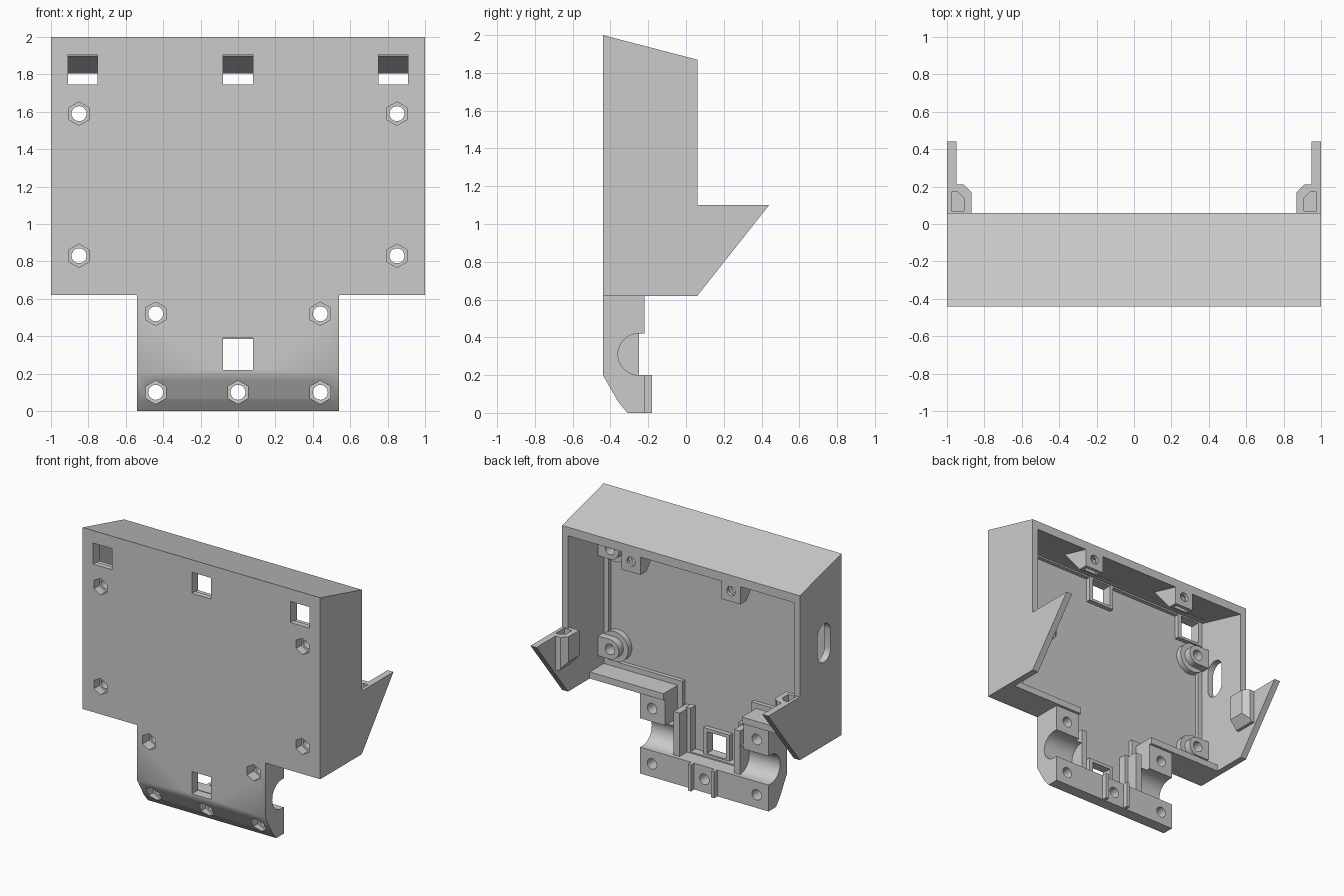
import bpy, bmesh, math

cube = bpy.data.objects.get("Cube")
if cube:
    bpy.data.objects.remove(cube, do_unlink=True)

grey = bpy.data.materials.new("plain_grey")
grey.use_nodes = True
grey.diffuse_color = (0.6, 0.6, 0.6, 1)
grey.node_tree.nodes["Principled BSDF"].inputs["Base Color"].default_value = (0.6, 0.6, 0.6, 1)

FRONT, FLOOR, BACK, WALL = -0.44, -0.40, 0.06, 0.05
parts = []


def prism(name, pts, axis, a, b, keep=True):
    """Extrude a 2D outline along an axis: x takes (y,z), y takes (x,z), z takes (x,y)."""
    place = {"x": lambda p, t: (t, p[0], p[1]),
             "y": lambda p, t: (p[0], t, p[1]),
             "z": lambda p, t: (p[0], p[1], t)}[axis]
    bm = bmesh.new()
    lo = [bm.verts.new(place(p, a)) for p in pts]
    hi = [bm.verts.new(place(p, b)) for p in pts]
    bm.faces.new(lo)
    bm.faces.new(hi)
    for i in range(len(pts)):
        j = (i + 1) % len(pts)
        bm.faces.new((lo[i], lo[j], hi[j], hi[i]))
    bmesh.ops.recalc_face_normals(bm, faces=bm.faces[:])
    me = bpy.data.meshes.new(name)
    bm.to_mesh(me)
    bm.free()
    me.materials.append(grey)
    ob = bpy.data.objects.new(name, me)
    bpy.context.collection.objects.link(ob)
    if keep:
        parts.append(ob)
    else:
        ob.hide_render = True
    return ob


def rect(u0, u1, v0, v1):
    return [(u0, v0), (u1, v0), (u1, v1), (u0, v1)]


def box(name, x0, x1, y0, y1, z0, z1, keep=True):
    return prism(name, rect(x0, x1, y0, y1), "z", z0, z1, keep)


def ring(u, v, r, n, start=0.0):
    return [(u + r * math.cos(start + math.tau * i / n),
             v + r * math.sin(start + math.tau * i / n)) for i in range(n)]


def slot(u, v, r, half, n=12):
    """Upright rounded slot outline."""
    top = [(u + r * math.cos(math.pi * i / n), v + half + r * math.sin(math.pi * i / n))
           for i in range(n + 1)]
    return top + [(2 * u - p[0], 2 * v - p[1]) for p in top]


def cut(ob, cutters):
    """Subtract cutters, bake the result and remove the cutters."""
    for c in cutters:
        mod = ob.modifiers.new("cut", "BOOLEAN")
        mod.operation, mod.solver, mod.object = "DIFFERENCE", "EXACT", c
    bpy.context.view_layer.update()
    dg = bpy.context.evaluated_depsgraph_get()
    me = bpy.data.meshes.new_from_object(ob.evaluated_get(dg))
    ob.modifiers.clear()
    ob.data = me
    for c in cutters:
        bpy.data.objects.remove(c, do_unlink=True)


def cbox(*a):
    return box("cutter", *a, keep=False)


def screw(x, z, depth):
    """Through hole with a hexagonal nut recess at the front."""
    return [prism("cutter", ring(x, z, 0.04, 24), "y", -0.6, 0, False),
            prism("cutter", ring(x, z, 0.063, 6, math.pi / 6), "y", -0.6, depth, False)]


corners = [(sx * 0.85, z) for sx in (-1, 1) for z in (0.83, 1.59)]
windows = [(x, 1.825) for x in (-0.83, 0, 0.83)]

# Main housing: open at the back, sloping roof, low bottom wall
shell = prism("housing", [(FRONT, 0.62), (BACK, 0.62), (BACK, 1.87), (FRONT, 2.0)], "x", -1, 1)
cutters = [prism("cutter", [(FLOOR, 0.67), (0.2, 0.67), (0.2, 1.768), (FLOOR, 1.925)],
                 "x", -1 + WALL, 1 - WALL, False),
           cbox(-1 + WALL, 1 - WALL, -0.2, 0.2, 0.5, 0.8),
           cbox(-0.33, 0.33, FLOOR, 0.2, 0.5, 0.8),
           prism("cutter", slot(-0.23, 1.4, 0.078, 0.068), "x", -1.2, -0.9, False)]
for x, z in corners:
    cutters += screw(x, z, -0.375)
for x, z in windows:
    cutters.append(cbox(x - 0.08, x + 0.08, -0.6, -0.3, z - 0.08, z + 0.08))
cut(shell, cutters)

# Lower clamp bracket with two half-round saddles
bracket = prism("clamp_bracket",
                [(FRONT, 0.62), (FRONT, 0.2), (-0.36, 0.06), (-0.31, 0),
                 (-0.22, 0), (-0.22, 0.62)], "x", -0.54, 0.54)
saddle = [(-0.25 - 0.11 * math.sin(math.pi * i / 20), 0.31 + 0.11 * math.cos(math.pi * i / 20))
          for i in range(21)] + [(0, 0.2), (0, 0.42)]
cutters = [prism("cutter", saddle, "x", -0.7, 0.7, False),
           cbox(-0.33, 0.33, FLOOR, 0, 0.42, 0.8),
           cbox(-0.27, 0.27, FLOOR, 0, 0.2, 0.5),
           cbox(-0.08, 0.08, -0.6, -0.3, 0.22, 0.39)]
for x, z in [(-0.44, 0.52), (0.44, 0.52), (-0.44, 0.1), (0, 0.1), (0.44, 0.1)]:
    cutters += screw(x, z, -0.36 if z > 0.3 else -0.31)
cut(bracket, cutters)

# Raised frames behind the strap windows
for x, z in windows + [(0, 0.305)]:
    frame = box("window_frame", x - 0.11, x + 0.11, FLOOR - 0.01, -0.365, z - 0.105, z + 0.105)
    cut(frame, [cbox(x - 0.08, x + 0.08, -0.6, -0.3, z - 0.085, z + 0.08)])

# Corner standoffs: round flange plus a narrower boss reaching the side wall
for x, z in corners:
    s = math.copysign(1, x)
    flange = prism("standoff_flange", ring(x, z, 0.115, 32), "y", -0.42, -0.355)
    cut(flange, [cbox(*sorted((s * 0.97, s * 1.2)), -0.6, 0, 0, 2)] + screw(x, z, -0.375))
    arc = [(x - s * 0.075 * math.sin(math.pi * i / 16), z + 0.075 * math.cos(math.pi * i / 16))
           for i in range(17)]
    boss = prism("standoff_boss", arc + [(s * 0.96, z - 0.075), (s * 0.96, z + 0.075)],
                 "y", -0.36, -0.3)
    cut(boss, screw(x, z, -0.375))

# Roof bosses with screw hole and nut slot
for x in (-0.42, 0.42):
    boss = prism("roof_boss", [(BACK, 1.67), (BACK, 1.84), (-0.17, 1.9), (-0.17, 1.86), (-0.01, 1.67)],
                 "x", x - 0.08, x + 0.08)
    cut(boss, [prism("cutter", ring(x, 1.75, 0.035, 24), "y", -0.05, 0.2, False),
               cbox(x - 0.055, x + 0.055, 0.005, 0.035, 1.6, 1.79)])

for s in (-1, 1):
    def side(name, x0, x1, *rest):
        return box(name, *sorted((s * x0, s * x1)), *rest)

    def pocket():
        pts = [(0.91, 0.07), (0.975, 0.07), (0.975, 0.17), (0.94, 0.17), (0.91, 0.14)]
        return prism("cutter", [(s * x, y) for x, y in pts], "z", 0.9, 1.3, False)

    # Side wing and the pocketed catch on its inner face
    wing = prism("side_wing", [(BACK, 0.62), (0.44, 1.1), (BACK, 1.1)], "x", s * 0.95, s)
    cut(wing, [pocket()])
    catch = prism("wing_catch", [(s * x, y) for x, y in
                  [(0.955, 0.04), (0.87, 0.04), (0.87, 0.17), (0.91, 0.21), (0.955, 0.21)]],
                  "z", 0.84, 1.1)
    slope = [(s * 0.86, 0.8), (s * 0.96, 0.8), (s * 0.86, 0.92)]
    cut(catch, [prism("cutter", slope, "y", 0, 0.3, False), pocket()])

    # Low rim around the inside of the front plate
    side("side_rim", 0.91, 0.96, FLOOR - 0.01, -0.37, 0.66, 1.92)
    side("bottom_rim", 0.29, 0.96, FLOOR - 0.01, -0.37, 0.66, 0.71)
    side("inner_rim", 0.29, 0.34, FLOOR - 0.01, -0.37, 0.5, 0.7)
    side("neck_rim", 0.2, 0.24, FLOOR - 0.01, -0.34, 0.19, 0.54)
    # Stop rib at the inner end of each saddle, and locating ribs on the lower bar
    side("saddle_stop", 0.23, 0.28, FLOOR - 0.01, -0.25, 0.19, 0.53)
    side("locating_rib", 0.085, 0.11, -0.23, -0.18, 0, 0.2)

box("lower_rim", -0.24, 0.24, FLOOR - 0.01, -0.34, 0.19, 0.21)
box("roof_rim", -0.95, 0.95, FLOOR - 0.01, -0.37, 1.905, 1.93)

# Smooth the round surfaces, keep edges sharp
bpy.ops.object.select_all(action="DESELECT")
for ob in parts:
    ob.select_set(True)
bpy.context.view_layer.objects.active = parts[0]
bpy.ops.object.shade_smooth_by_angle(angle=math.radians(30))
